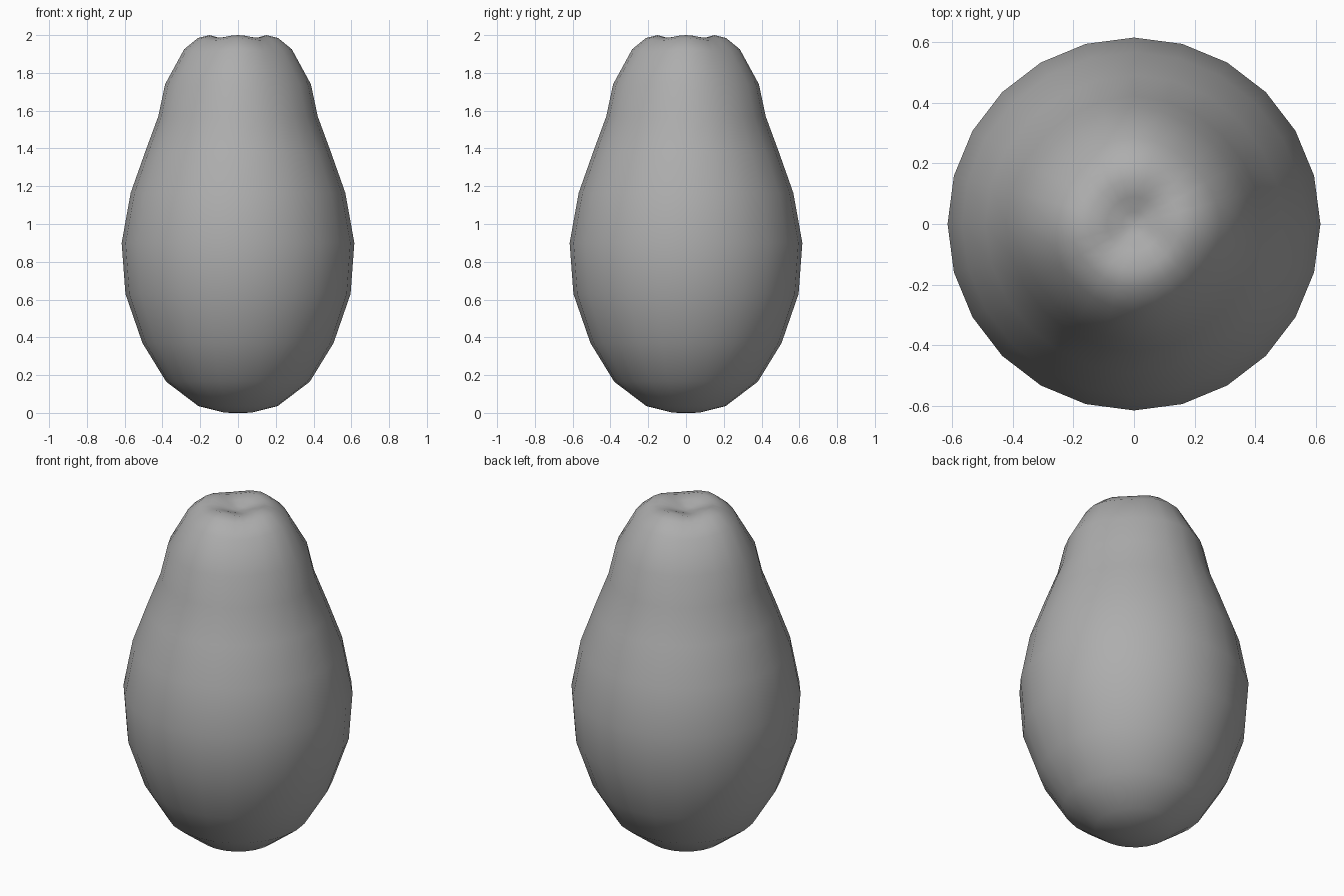
import bpy, bmesh, math

if "Cube" in bpy.data.objects:
    bpy.data.objects.remove(bpy.data.objects["Cube"])

SEGMENTS = 24
# radius, height, strength of the four soft lobes (grows toward the crown)
PROFILE = [
    (0.07, 0.001, 0), (0.21, 0.036, 0), (0.38, 0.165, 0), (0.506, 0.37, 0),
    (0.596, 0.63, 0), (0.616, 0.90, 0), (0.568, 1.165, 0.002),
    (0.492, 1.38, 0.005), (0.422, 1.57, 0.01), (0.386, 1.74, 0.016),
    (0.285, 1.925, 0.02), (0.212, 1.985, 0.02), (0.15, 2.0, 0.02),
    (0.09, 1.983, 0.012), (0.04, 1.962, 0.0),
]

bm = bmesh.new()

# lathe the body, with four slight lobes around the top rim
rings = []
for r, z, lobe in PROFILE:
    ring = []
    for i in range(SEGMENTS):
        a = 2 * math.pi * i / SEGMENTS
        dip = (1 - math.cos(4 * a)) / 2
        radius = r * (1 - 2 * lobe * dip)
        height = z - (0.7 * lobe * dip if z > 1.9 else 0)
        ring.append(bm.verts.new((radius * math.cos(a), radius * math.sin(a), height)))
    rings.append(ring)

for low, high in zip(rings, rings[1:]):
    for i in range(SEGMENTS):
        j = (i + 1) % SEGMENTS
        bm.faces.new((low[i], low[j], high[j], high[i]))

# close the base and the dimple in the crown
base = bm.verts.new((0, 0, 0))
dimple = bm.verts.new((0, 0, 1.955))
for i in range(SEGMENTS):
    j = (i + 1) % SEGMENTS
    bm.faces.new((base, rings[0][j], rings[0][i]))
    bm.faces.new((dimple, rings[-1][i], rings[-1][j]))

for face in bm.faces:
    face.smooth = True

mesh = bpy.data.meshes.new("fruit_body")
bm.to_mesh(mesh)
bm.free()
body = bpy.data.objects.new("fruit_body", mesh)
bpy.context.collection.objects.link(body)

# darker grey skin
skin = bpy.data.materials.new("dark_grey_skin")
skin.diffuse_color = (0.42, 0.42, 0.42, 1)
skin.use_nodes = True
skin.node_tree.nodes["Principled BSDF"].inputs["Base Color"].default_value = skin.diffuse_color
mesh.materials.append(skin)
